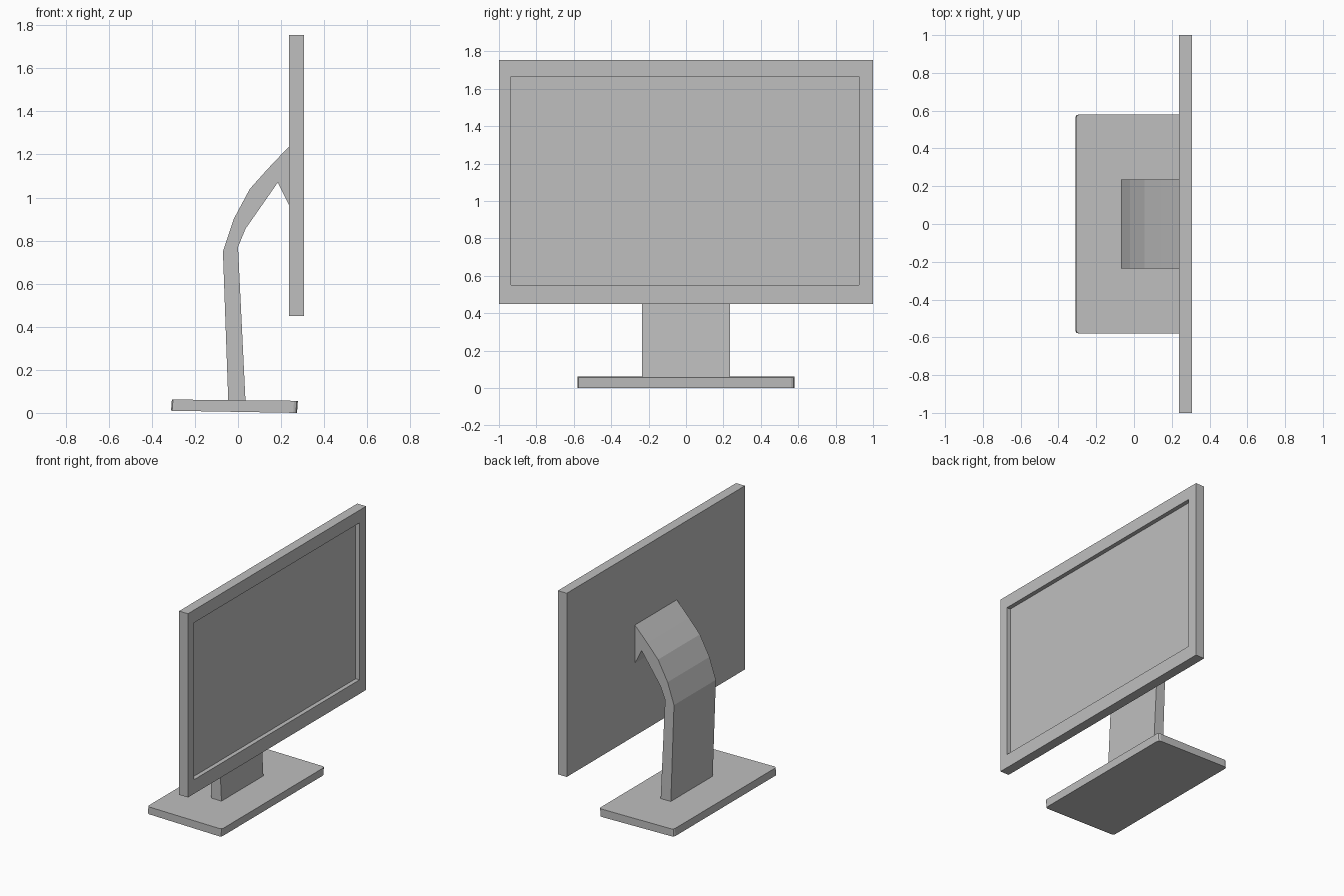
import bpy
import bmesh
from mathutils import Vector

if "Cube" in bpy.data.objects:
    bpy.data.objects.remove(bpy.data.objects["Cube"], do_unlink=True)

GREY = (0.52, 0.52, 0.52, 1)
plastic = bpy.data.materials.new("grey plastic")
plastic.use_nodes = True
plastic.diffuse_color = GREY
plastic.node_tree.nodes["Principled BSDF"].inputs["Base Color"].default_value = GREY


def finish(name, bm):
    """Turn a bmesh into a named flat-shaded object."""
    bmesh.ops.recalc_face_normals(bm, faces=bm.faces)
    mesh = bpy.data.meshes.new(name)
    bm.to_mesh(mesh)
    bm.free()
    mesh.materials.append(plastic)
    obj = bpy.data.objects.new(name, mesh)
    bpy.context.collection.objects.link(obj)
    return obj


def box(low, high):
    bm = bmesh.new()
    bmesh.ops.create_cube(bm, size=1)
    low, high = Vector(low), Vector(high)
    for v in bm.verts:
        v.co = (low + high) / 2 + v.co * (high - low)
    return bm


# Screen housing with a recessed display on the +x side
bm = box((0.237, -1, 0.45), (0.307, 1, 1.755))
front = max(bm.faces, key=lambda f: f.calc_center_median().x)
bmesh.ops.inset_region(bm, faces=[front], thickness=0.07)
for v in front.verts:
    v.co.y = 0.925 if v.co.y > 0 else -0.935
    v.co.z = 1.665 if v.co.z > 1 else 0.55
rim = bmesh.ops.extrude_discrete_faces(bm, faces=[front])["faces"]
bmesh.ops.translate(bm, verts=rim[0].verts, vec=(-0.03, 0, 0))
finish("monitor_screen", bm)

# Bent neck: side profile extruded across the width
profile = [(-0.045, 0.05), (-0.07, 0.75), (-0.02, 0.9), (0.055, 1.04),
           (0.14, 1.135), (0.237, 1.237), (0.237, 0.965), (0.185, 1.07),
           (0.035, 0.855), (0, 0.77), (0.035, 0.05)]
bm = bmesh.new()
side = bm.faces.new([bm.verts.new((x, -0.235, z)) for x, z in profile])
extruded = bmesh.ops.extrude_face_region(bm, geom=[side])["geom"]
moved = [g for g in extruded if isinstance(g, bmesh.types.BMVert)]
bmesh.ops.translate(bm, verts=moved, vec=(0, 0.47, 0))
finish("stand_neck", bm)

# Base plate with small clipped corners, leaning slightly towards the front
bm = box((-0.307, -0.58, 0.01), (0.278, 0.58, 0.062))
uprights = [e for e in bm.edges
            if abs(e.verts[0].co.z - e.verts[1].co.z) > 0.01]
bmesh.ops.bevel(bm, geom=uprights, offset=0.018, segments=2,
                profile=0.5, affect='EDGES')
for v in bm.verts:
    lean = (v.co.x + 0.307) / 0.585
    v.co.z -= lean * (0.01 if v.co.z < 0.03 else 0.006)
    if v.co.z < 0.03:
        v.co.x -= 0.004
finish("stand_base", bm)
